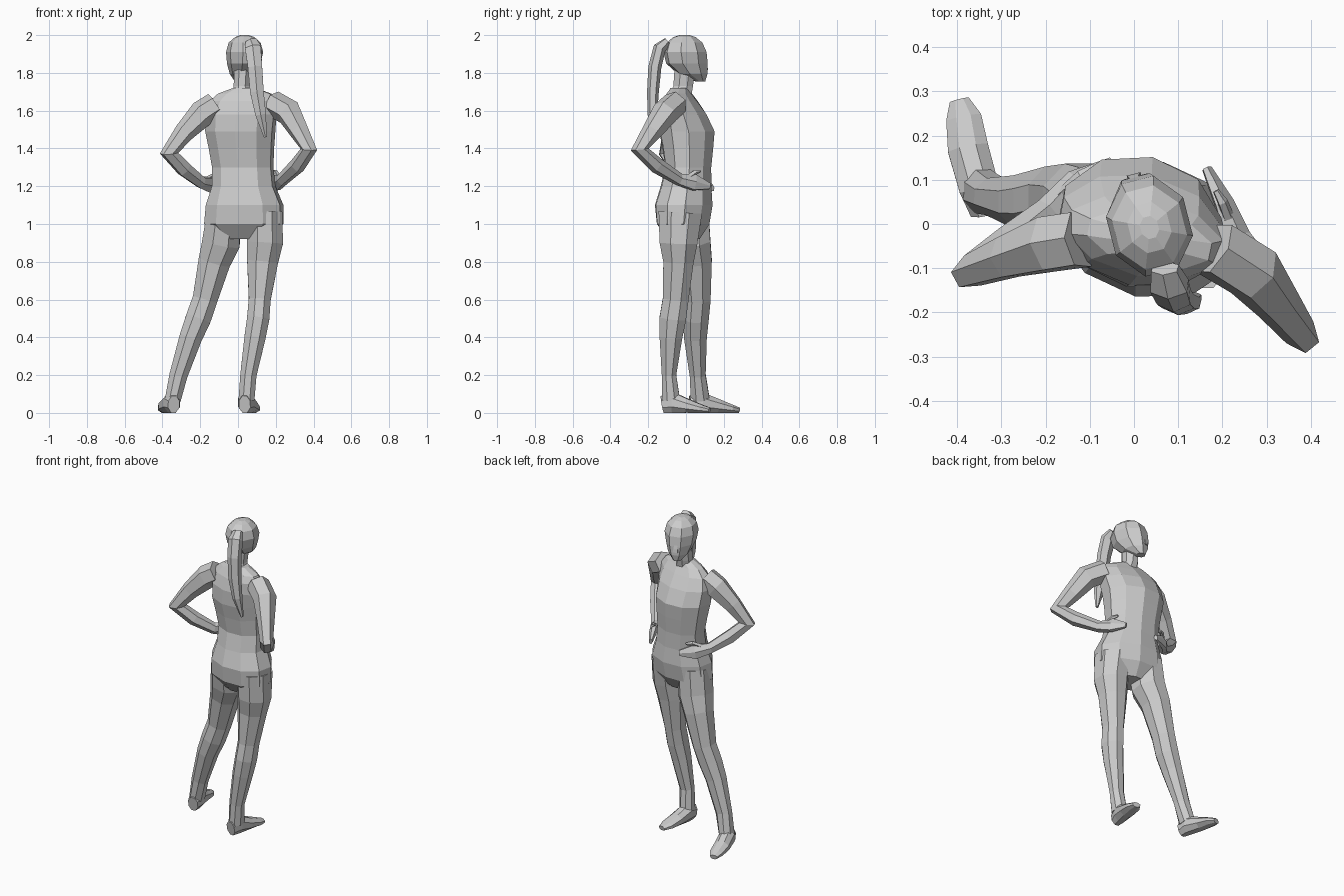
import bpy, bmesh, math
from mathutils import Vector

if "Cube" in bpy.data.objects:
    bpy.data.objects.remove(bpy.data.objects["Cube"])

grey = bpy.data.materials.new("plain grey")
grey.use_nodes = True
grey.diffuse_color = (0.6, 0.6, 0.6, 1)
grey.node_tree.nodes["Principled BSDF"].inputs["Base Color"].default_value = (0.6, 0.6, 0.6, 1)


def loft(name, rings, ref, axis=None, sides=8):
    """Skin rings (x, y, z, half width, half depth); depth runs along ref."""
    pts = [Vector(r[:3]) for r in rings]
    bm = bmesh.new()
    loops = []
    for i, r in enumerate(rings):
        if axis:
            t = Vector(axis)
        else:
            before = (pts[i] - pts[i - 1]).normalized() if i else Vector()
            after = (pts[i + 1] - pts[i]).normalized() if i < len(pts) - 1 else Vector()
            t = (before + after).normalized()
        v = Vector(ref)
        v = (v - t * v.dot(t)).normalized()
        u = v.cross(t)
        loop = []
        for k in range(sides):
            a = 2 * math.pi * (k + 0.5) / sides
            s = 1 / math.cos(math.pi / sides)
            p = pts[i] + u * (r[3] * s * math.cos(a)) + v * (r[4] * s * math.sin(a))
            p.z = max(p.z, 0)
            loop.append(bm.verts.new(p))
        loops.append(loop)
    for a, b in zip(loops, loops[1:]):
        for k in range(sides):
            n = (k + 1) % sides
            bm.faces.new((a[k], a[n], b[n], b[k]))
    bm.faces.new(loops[0])
    bm.faces.new(loops[-1])
    bmesh.ops.recalc_face_normals(bm, faces=bm.faces)
    mesh = bpy.data.meshes.new(name)
    bm.to_mesh(mesh)
    bm.free()
    mesh.materials.append(grey)
    ob = bpy.data.objects.new(name, mesh)
    bpy.context.collection.objects.link(ob)
    return ob


UP = (0, 0, 1)
FORWARD = (0, 1, 0)

# Trunk, turned a little toward +x
loft("trunk", [
    (0.03, -0.01, 0.92, 0.12, 0.08), (0.03, -0.015, 1.0, 0.205, 0.135),
    (0.035, -0.012, 1.1, 0.20, 0.148), (0.03, 0.0, 1.2, 0.163, 0.13),
    (0.025, 0.012, 1.3, 0.158, 0.118), (0.018, 0.01, 1.4, 0.168, 0.13),
    (0.012, 0.005, 1.49, 0.18, 0.142), (0.015, -0.015, 1.58, 0.185, 0.12),
    (0.025, -0.03, 1.65, 0.175, 0.085), (0.035, -0.035, 1.69, 0.14, 0.06),
    (0.035, -0.035, 1.72, 0.06, 0.045)], (0.2, 0.98, 0), UP, 10)

# Neck and head, the face turned slightly toward -x
loft("neck", [
    (0.03, -0.035, 1.66, 0.055, 0.06), (0.02, -0.015, 1.73, 0.043, 0.052),
    (0.025, -0.005, 1.83, 0.045, 0.055)], FORWARD, UP)
FACE = (-0.25, 0.97, 0)
loft("head", [
    (0.01, 0.075, 1.755, 0.025, 0.025), (0.022, 0.035, 1.795, 0.06, 0.075),
    (0.03, 0.005, 1.85, 0.08, 0.105), (0.035, -0.005, 1.91, 0.09, 0.108),
    (0.035, -0.008, 1.96, 0.078, 0.09), (0.035, -0.008, 1.99, 0.046, 0.055),
    (0.035, -0.008, 2.0, 0.02, 0.025)], FACE, UP)
loft("nose", [
    (0.005, 0.09, 1.815, 0.016, 0.024), (0.005, 0.085, 1.835, 0.013, 0.026),
    (0.006, 0.085, 1.88, 0.007, 0.015)], FACE, UP, 4)

# Ponytail
loft("ponytail", [
    (0.07, -0.10, 1.965, 0.03, 0.02), (0.08, -0.14, 1.93, 0.042, 0.03),
    (0.09, -0.165, 1.83, 0.038, 0.03), (0.10, -0.175, 1.70, 0.036, 0.027),
    (0.12, -0.178, 1.58, 0.028, 0.022), (0.145, -0.165, 1.46, 0.008, 0.008)],
    FORWARD, sides=6)

# Legs
loft("right_leg", [
    (-0.075, 0.01, 1.06, 0.09, 0.11), (-0.09, 0.03, 0.9, 0.10, 0.10),
    (-0.125, 0.05, 0.8, 0.085, 0.087), (-0.175, 0.06, 0.6, 0.066, 0.07),
    (-0.21, 0.052, 0.5, 0.067, 0.068), (-0.25, 0.05, 0.4, 0.06, 0.06),
    (-0.315, 0.062, 0.2, 0.048, 0.042), (-0.345, 0.075, 0.07, 0.042, 0.05)], FORWARD)
loft("left_leg", [
    (0.14, -0.03, 1.06, 0.095, 0.115), (0.143, -0.04, 0.9, 0.095, 0.10),
    (0.13, -0.04, 0.8, 0.082, 0.08), (0.115, -0.055, 0.6, 0.058, 0.068),
    (0.107, -0.07, 0.5, 0.059, 0.07), (0.09, -0.08, 0.4, 0.056, 0.06),
    (0.055, -0.09, 0.2, 0.043, 0.038), (0.045, -0.08, 0.07, 0.042, 0.048)], FORWARD)

# Feet, heel to toe
loft("right_foot", [
    (-0.34, 0.025, 0.045, 0.03, 0.045), (-0.35, 0.08, 0.055, 0.045, 0.055),
    (-0.375, 0.17, 0.036, 0.046, 0.036), (-0.385, 0.24, 0.022, 0.04, 0.022),
    (-0.395, 0.28, 0.014, 0.022, 0.014)], UP)
loft("left_foot", [
    (0.035, -0.125, 0.045, 0.03, 0.045), (0.043, -0.07, 0.055, 0.043, 0.055),
    (0.06, 0.01, 0.036, 0.046, 0.036), (0.075, 0.08, 0.022, 0.042, 0.022),
    (0.085, 0.125, 0.014, 0.024, 0.014)], UP)


# Arms bent with the hands on the hips; each lies in its own plane
def arm(side, path, elbow):
    a, b, c = (Vector(path[i][:3]) for i in (0, elbow, -3))
    loft(side + "_arm", path, (b - a).cross(c - b).normalized(), sides=6)


arm("right", [
    (-0.12, -0.035, 1.63, 0.06, 0.06), (-0.19, -0.045, 1.585, 0.062, 0.06),
    (-0.285, -0.075, 1.485, 0.047, 0.045), (-0.365, -0.105, 1.375, 0.045, 0.034),
    (-0.285, -0.045, 1.29, 0.037, 0.036), (-0.195, 0.03, 1.22, 0.03, 0.028),
    (-0.135, 0.10, 1.205, 0.042, 0.02), (-0.05, 0.14, 1.19, 0.016, 0.01)], 3)
arm("left", [
    (0.18, -0.055, 1.64, 0.06, 0.06), (0.27, -0.11, 1.59, 0.062, 0.06),
    (0.325, -0.18, 1.49, 0.047, 0.045), (0.375, -0.245, 1.395, 0.045, 0.034),
    (0.315, -0.155, 1.31, 0.037, 0.036), (0.235, -0.035, 1.235, 0.03, 0.028),
    (0.205, 0.045, 1.22, 0.042, 0.02), (0.165, 0.125, 1.20, 0.016, 0.01)], 3)

# Thumbs
loft("right_thumb", [(-0.17, 0.06, 1.23, 0.014, 0.012), (-0.12, 0.11, 1.26, 0.011, 0.01),
                     (-0.09, 0.13, 1.255, 0.006, 0.006)], FORWARD, sides=5)
loft("left_thumb", [(0.22, 0.0, 1.24, 0.014, 0.012), (0.20, 0.05, 1.275, 0.011, 0.01),
                    (0.185, 0.075, 1.28, 0.006, 0.006)], (1, 0, 0), sides=5)
